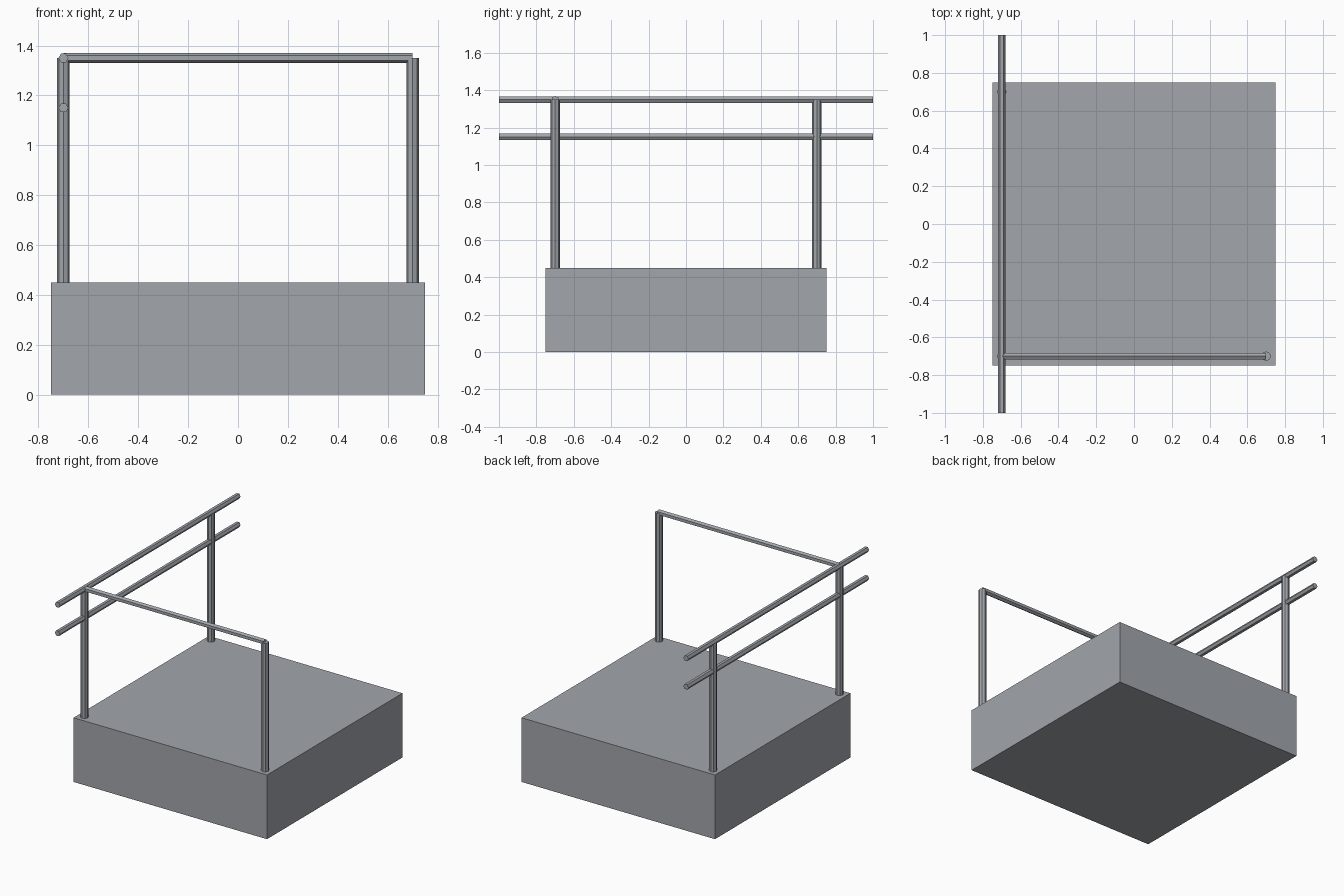
import bpy, math
from mathutils import Matrix

if "Cube" in bpy.data.objects:
    bpy.data.objects.remove(bpy.data.objects["Cube"])

# One grey material for everything
grey = bpy.data.materials.new("plain_grey")
grey.diffuse_color = (0.36, 0.38, 0.41, 1.0)
grey.use_nodes = True
grey.node_tree.nodes["Principled BSDF"].inputs["Base Color"].default_value = grey.diffuse_color


def finish(name):
    obj = bpy.context.object
    obj.name = name
    obj.data.materials.append(grey)
    return obj


def bar(name, radius, length, sides, centre, axis="Z"):
    """Low-poly bar; sections start with a corner on local x."""
    bpy.ops.mesh.primitive_cylinder_add(vertices=sides, radius=radius, depth=length)
    obj = finish(name)
    obj.data.transform(Matrix.Rotation(math.pi / 2, 4, "Z"))
    if axis == "X":
        obj.data.transform(Matrix.Rotation(math.pi / 2, 4, "Y"))
    elif axis == "Y":
        obj.data.transform(Matrix.Rotation(math.pi / 2, 4, "X"))
    obj.location = centre
    return obj


# Platform block
bpy.ops.mesh.primitive_cube_add(size=1, location=(0, 0, 0.225))
platform = finish("platform")
platform.data.transform(Matrix.Diagonal((1.5, 1.5, 0.45, 1)))

# Three upright posts (no post at the back right corner)
for name, x, y in (("front_left_post", -0.7, -0.7),
                   ("front_right_post", 0.7, -0.7),
                   ("back_left_post", -0.7, 0.7)):
    bar(name, 0.025, 0.9, 8, (x, y, 0.9))

# Long side rails overhanging the platform
for name, z in (("upper_side_rail", 1.35), ("lower_side_rail", 1.15)):
    bar(name, 0.02, 2.0, 6, (-0.7, 0, z), "Y")

# Front rail between the two front posts
bar("front_rail", 0.02, 1.4, 6, (0, -0.7, 1.35), "X")
